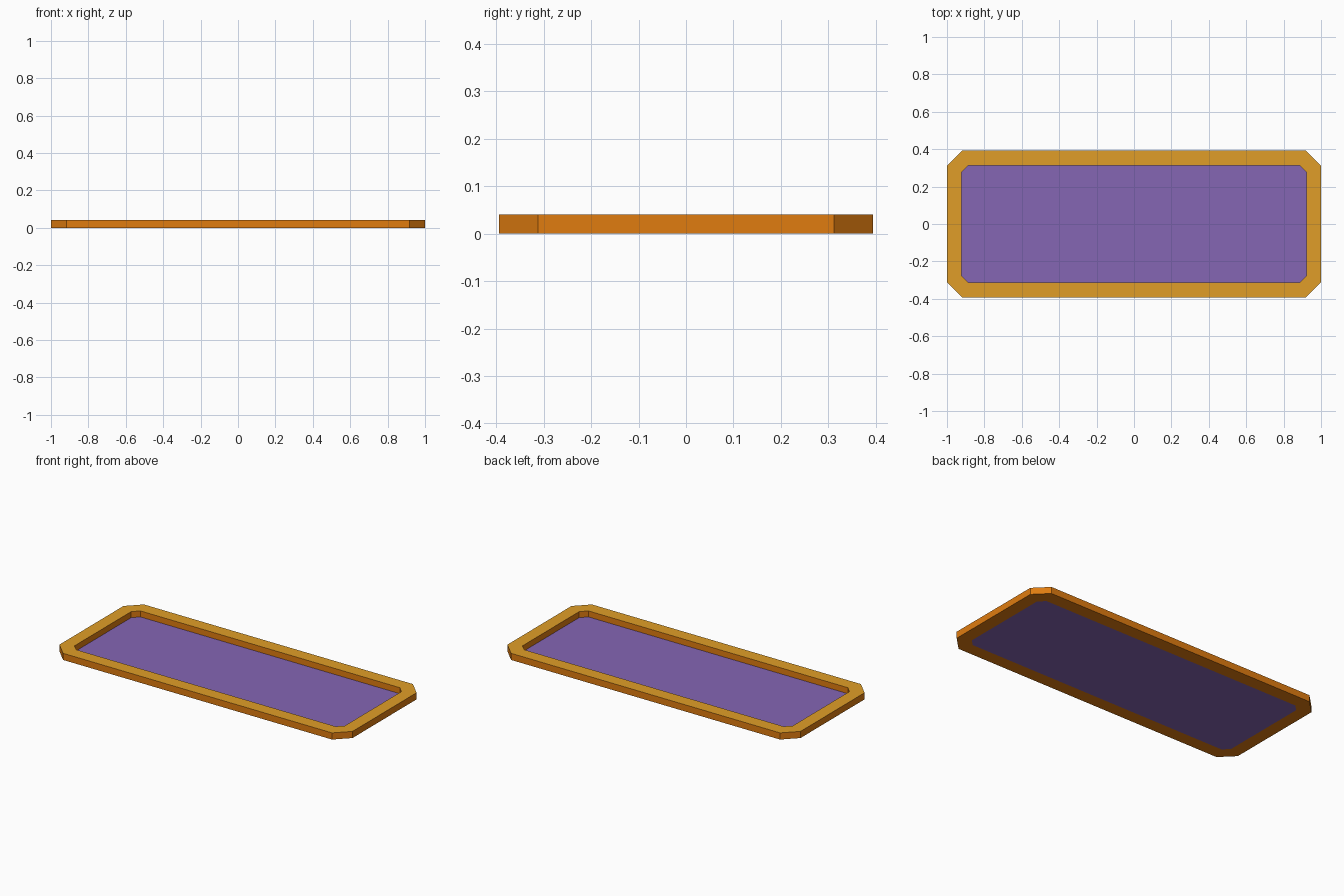
import bpy, bmesh

if "Cube" in bpy.data.objects:
    bpy.data.objects.remove(bpy.data.objects["Cube"])

def material(name, rgb):
    m = bpy.data.materials.new(name)
    lin = [((c / 255 + 0.055) / 1.055) ** 2.4 for c in rgb]
    m.diffuse_color = (*lin, 1)
    m.use_nodes = True
    m.node_tree.nodes["Principled BSDF"].inputs["Base Color"].default_value = m.diffuse_color
    return m

orange = material("orange", (224, 124, 16))
gold = material("gold", (224, 158, 40))
purple = material("purple", (133, 102, 180))

def octagon(x, y, c):
    """Rectangle outline with cut corners, anticlockwise."""
    return [(x, c - y), (x, y - c), (x - c, y), (c - x, y),
            (-x, y - c), (-x, c - y), (c - x, -y), (x - c, -y)]

OUTER = octagon(1.0, 0.394, 0.082)
INNER = octagon(0.922, 0.313, 0.037)
H = 0.041

def finish(bm, name, mats):
    me = bpy.data.meshes.new(name)
    bmesh.ops.recalc_face_normals(bm, faces=bm.faces)
    for m in mats:
        me.materials.append(m)
    bm.normal_update()
    if len(mats) > 1:
        for f in bm.faces:
            f.material_index = 1 if f.normal.z > 0.5 else 0
    bm.to_mesh(me)
    bm.free()
    ob = bpy.data.objects.new(name, me)
    bpy.context.collection.objects.link(ob)

# Frame: ring with gold top and orange sides and underside
bm = bmesh.new()
loops = [[bm.verts.new((x, y, z)) for x, y in pts]
         for pts, z in ((OUTER, 0), (OUTER, H), (INNER, H), (INNER, 0))]
for k in range(4):
    a, b = loops[k], loops[(k + 1) % 4]
    for i in range(8):
        j = (i + 1) % 8
        bm.faces.new((a[i], a[j], b[j], b[i]))
finish(bm, "frame", [orange, gold])

# Panel: thin plate filling the opening, flush with the underside
bm = bmesh.new()
face = bm.faces.new([bm.verts.new((x, y, 0)) for x, y in INNER])
top = bmesh.ops.extrude_face_region(bm, geom=[face], use_keep_orig=True)
bmesh.ops.translate(bm, vec=(0, 0, 0.004),
                    verts=[v for v in top["geom"] if isinstance(v, bmesh.types.BMVert)])
finish(bm, "panel", [purple])
